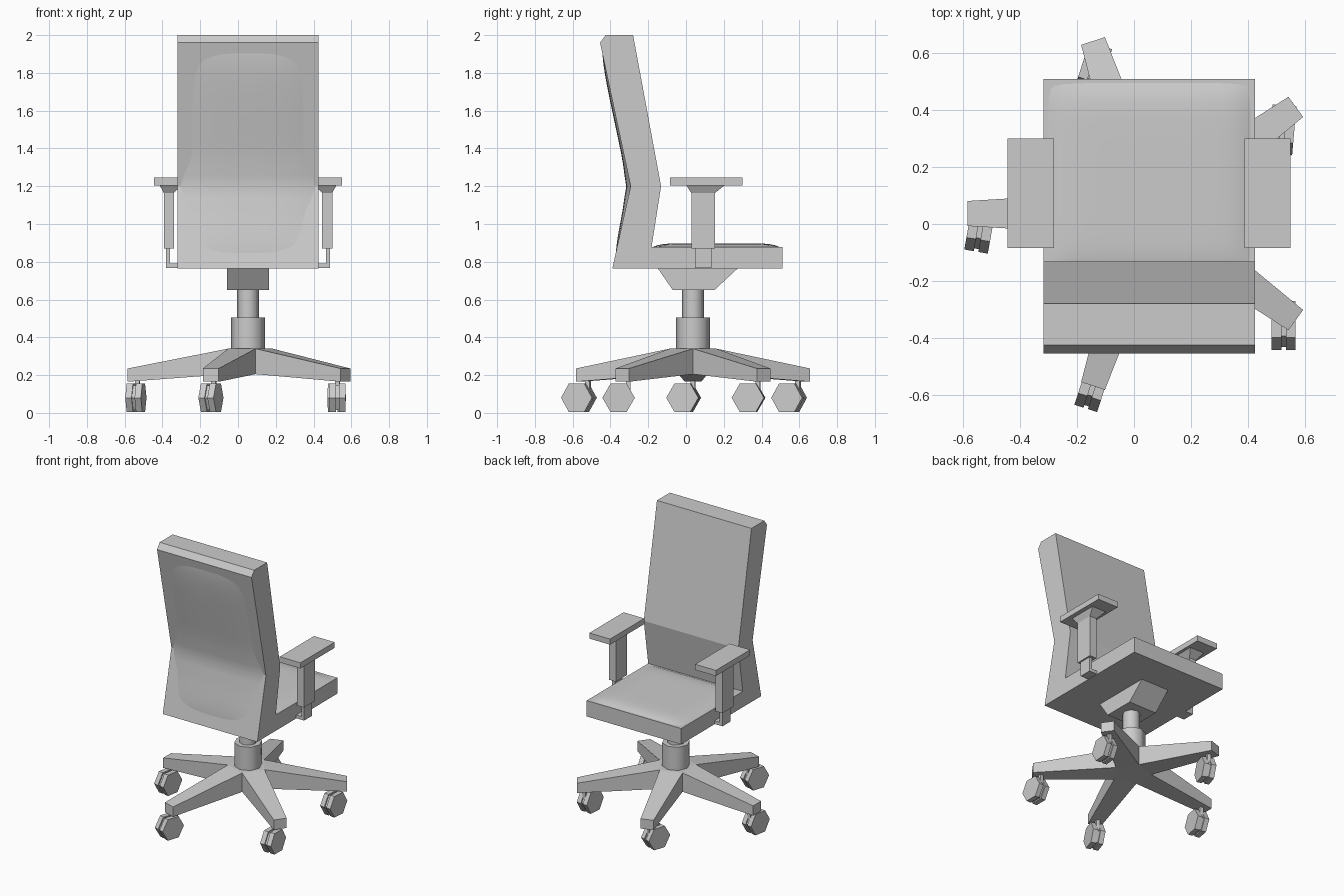
import bpy, bmesh
from math import sin, cos, pi, radians, exp
from mathutils import Matrix, Vector

cube = bpy.data.objects.get("Cube")
if cube:
    bpy.data.objects.remove(cube, do_unlink=True)

CX, CY = 0.053, 0.037          # chair axis
grey = bpy.data.materials.new("light grey")
grey.use_nodes = True
grey.diffuse_color = (0.6, 0.6, 0.6, 1)
grey.node_tree.nodes["Principled BSDF"].inputs["Base Color"].default_value = (0.6, 0.6, 0.6, 1)


def finish(name, bm, smooth=None):
    bmesh.ops.recalc_face_normals(bm, faces=bm.faces)
    mesh = bpy.data.meshes.new(name)
    bm.to_mesh(mesh)
    bm.free()
    mesh.materials.append(grey)
    obj = bpy.data.objects.new(name, mesh)
    bpy.context.collection.objects.link(obj)
    if smooth:
        bpy.ops.object.select_all(action="DESELECT")
        obj.select_set(True)
        bpy.context.view_layer.objects.active = obj
        bpy.ops.object.shade_smooth_by_angle(angle=radians(smooth))
    return obj


def loft(bm, bottom, top):
    """Closed solid between two matching rings of points."""
    a = [bm.verts.new(p) for p in bottom]
    b = [bm.verts.new(p) for p in top]
    n = len(a)
    for i in range(n):
        j = (i + 1) % n
        bm.faces.new((a[i], a[j], b[j], b[i]))
    bm.faces.new(a[::-1])
    bm.faces.new(b)


def rect(x0, x1, y0, y1, z):
    return [(x0, y0, z), (x1, y0, z), (x1, y1, z), (x0, y1, z)]


def box(bm, x0, x1, y0, y1, z0, z1):
    loft(bm, rect(x0, x1, y0, y1, z0), rect(x0, x1, y0, y1, z1))


def side_extrude(bm, profile, x0, x1):
    loft(bm, [(x0, y, z) for y, z in profile], [(x1, y, z) for y, z in profile])


def ring(radius, z, n=8):
    return [(CX + radius * cos(2 * pi * i / n), CY + radius * sin(2 * pi * i / n), z) for i in range(n)]


def pad(name, surface, n=20):
    """Smooth upholstery sheet; surface maps u, v in -1..1 to a point."""
    bm = bmesh.new()
    bmesh.ops.create_grid(bm, x_segments=n, y_segments=n, size=1)
    for v in bm.verts:
        v.co = surface(v.co.x, v.co.y)
    finish(name, bm, 60)


# Backrest: a slab bent at the lumbar line
HALF = 0.372
bm = bmesh.new()
side_extrude(bm, [(-0.39, 0.765), (-0.2, 0.765), (-0.132, 1.2), (-0.28, 2.0),
                  (-0.425, 2.0), (-0.455, 1.96), (-0.293, 1.2)], CX - HALF, CX + HALF)
finish("backrest", bm)


def back_pad_point(u, v):
    z = 1.375 + 0.59 * v
    slope = (z - 1.2) / 0.76 * 0.162 if z > 1.2 else (1.2 - z) / 0.435 * 0.097
    dome = -0.012 + 0.025 * (1 - abs(u) ** 3) * (1 - v ** 6)
    dome += 0.01 * exp(-((z - 1.2) / 0.1) ** 2)
    return Vector((CX + 0.365 * u, -0.293 - slope - dome, z))


pad("backrest_pad", back_pad_point)

# Seat: slab with a shallow cushion
bm = bmesh.new()
box(bm, CX - HALF, CX + HALF, -0.2, 0.51, 0.765, 0.878)
finish("seat", bm)
pad("seat_cushion", lambda u, v: Vector((
    CX + 0.37 * u, 0.16 + 0.348 * v, 0.873 + 0.025 * (1 - u ** 8) * (1 - v ** 8))))

# Tilt mechanism and gas column
bm = bmesh.new()
loft(bm, rect(CX - 0.11, CX + 0.11, -0.07, 0.15, 0.65), rect(CX - 0.11, CX + 0.11, -0.15, 0.275, 0.766))
finish("tilt_mechanism", bm)
bm = bmesh.new()
loft(bm, ring(0.057, 0.49), ring(0.057, 0.655))
finish("upper_column", bm, 50)
bm = bmesh.new()
loft(bm, ring(0.09, 0.3), ring(0.09, 0.505))
finish("lower_column", bm, 50)

# Armrests on both sides
for side, label in ((-1, "right"), (1, "left")):
    def span(a, b):
        return sorted((CX + side * a, CX + side * b))
    bm = bmesh.new()
    box(bm, *span(0.335, 0.498), -0.085, 0.3, 1.205, 1.245)
    finish(label + "_arm_pad", bm)
    bm = bmesh.new()
    box(bm, *span(0.392, 0.446), 0.028, 0.153, 0.87, 1.166)
    loft(bm, rect(*span(0.392, 0.446), 0.028, 0.153, 1.164), rect(*span(0.355, 0.468), 0.0, 0.206, 1.206))
    finish(label + "_arm_post", bm)
    bm = bmesh.new()
    box(bm, *span(0.413, 0.435), 0.047, 0.135, 0.767, 0.88)
    box(bm, *span(0.33, 0.42), 0.047, 0.135, 0.767, 0.79)
    finish(label + "_arm_bracket", bm)

# Five-legged star base
low, high = [], []
for k in range(5):
    a = radians(36 + 72 * k)
    along, across = Vector((cos(a), sin(a), 0)), Vector((-sin(a), cos(a), 0))
    inner = a - pi / 5
    centre = Vector((CX, CY, 0))
    root = centre + 0.13 * Vector((cos(inner), sin(inner), 0))
    tips = [centre + along * 0.638 + across * s for s in (-0.044, 0.044)]
    for p, z0, z1 in ((root, 0.205, 0.34), (tips[0], 0.165, 0.235), (tips[1], 0.165, 0.235)):
        low.append(p + Vector((0, 0, z0)))
        high.append(p + Vector((0, 0, z1)))
bm = bmesh.new()
rings = [[bm.verts.new(p) for p in pts] for pts in (low, high)]
for r in rings:
    bm.faces.new([r[3 * k] for k in range(5)])
    for k in range(5):
        bm.faces.new((r[3 * k], r[3 * k + 1], r[3 * k + 2], r[(3 * k + 3) % 15]))
for i in range(15):
    j = (i + 1) % 15
    bm.faces.new((rings[0][i], rings[0][j], rings[1][j], rings[1][i]))
finish("star_base", bm)

# Casters: hexagonal twin wheels trailing behind each stem
for k, yaw in enumerate((-5, -18, -10, -18, 0)):
    a = radians(36 + 72 * k)
    bm = bmesh.new()
    for x0, x1, r in ((-0.042, -0.008, 0.086), (-0.01, 0.01, 0.076), (0.008, 0.042, 0.086)):
        hexes = [[(x, -0.05 + r * cos(pi * i / 3), 0.08 + r * sin(pi * i / 3)) for i in range(6)]
                 for x in (x0, x1)]
        loft(bm, *hexes)
    box(bm, -0.012, 0.012, -0.012, 0.012, 0.09, 0.18)
    spot = Matrix.Translation((CX + 0.585 * cos(a), CY + 0.585 * sin(a), 0))
    bm.transform(spot @ Matrix.Rotation(radians(yaw), 4, "Z"))
    finish("caster_%d" % (k + 1), bm)
